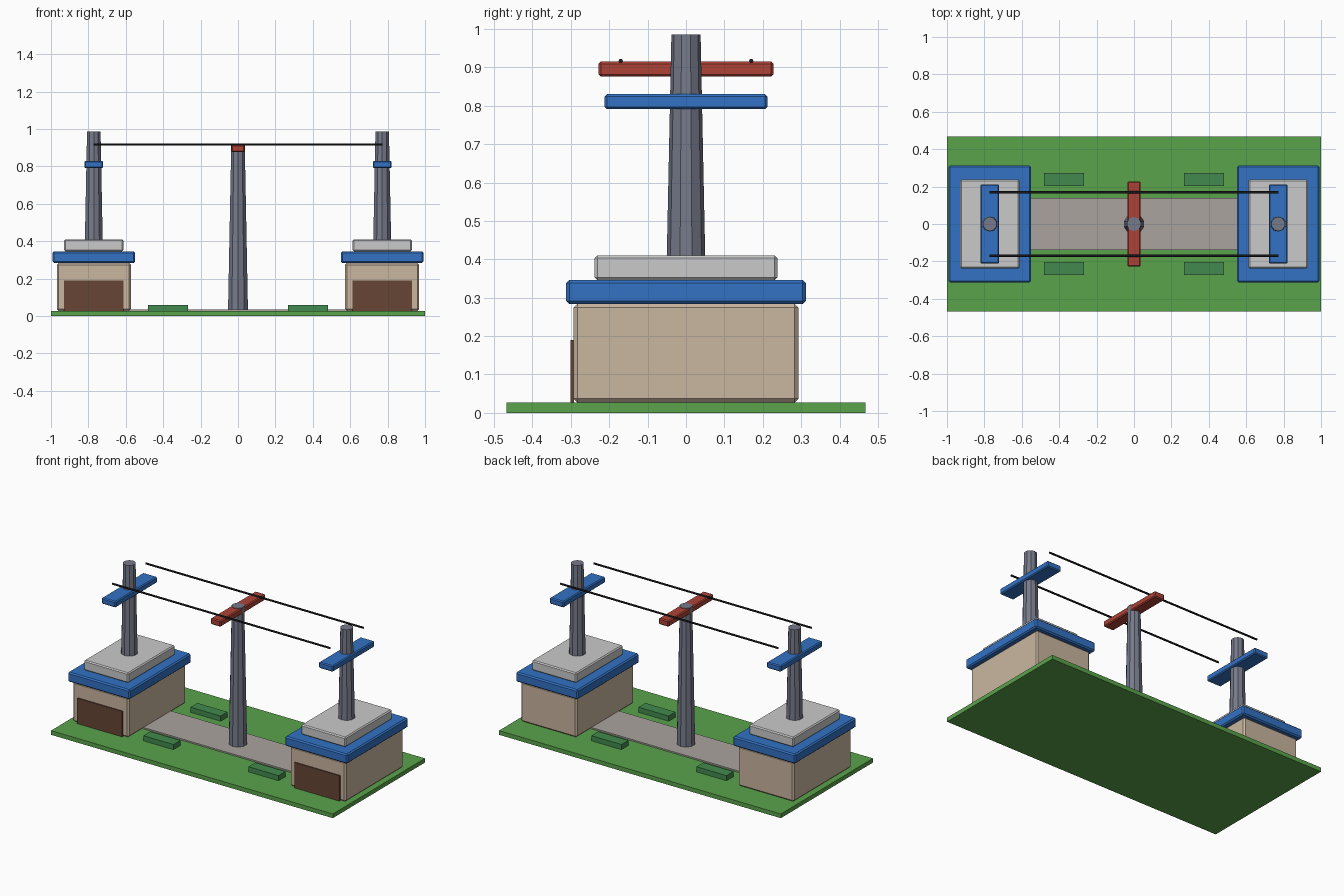
import bpy, bmesh
from mathutils import Matrix

if "Cube" in bpy.data.objects:
    bpy.data.objects.remove(bpy.data.objects["Cube"])


def linear(c):
    c /= 255
    return c / 12.92 if c <= 0.04045 else ((c + 0.055) / 1.055) ** 2.4


def material(name, r, g, b):
    m = bpy.data.materials.new(name)
    m.diffuse_color = (linear(r), linear(g), linear(b), 1)
    m.use_nodes = True
    m.node_tree.nodes["Principled BSDF"].inputs["Base Color"].default_value = m.diffuse_color
    return m


grass = material("grass green", 90, 163, 75)
paving = material("path grey", 170, 163, 157)
wall = material("wall tan", 202, 182, 160)
blue = material("trim blue", 50, 114, 196)
pale = material("pale grey", 202, 202, 202)
brown = material("door brown", 102, 69, 53)
steel = material("steel grey", 118, 122, 138)
red = material("beam red", 174, 66, 54)
leaf = material("hedge green", 66, 138, 78)
black = material("cable black", 32, 32, 34)


def finish(name, bm, mat):
    mesh = bpy.data.meshes.new(name)
    bm.to_mesh(mesh)
    bm.free()
    mesh.materials.append(mat)
    ob = bpy.data.objects.new(name, mesh)
    bpy.context.collection.objects.link(ob)
    return ob


def box(name, mat, x, y, z, bevel=0):
    """Box from (min, max) ranges, with an optional flat chamfer."""
    size = [r[1] - r[0] for r in (x, y, z)]
    mid = [(r[0] + r[1]) / 2 for r in (x, y, z)]
    bm = bmesh.new()
    bmesh.ops.create_cube(bm, size=1, matrix=Matrix.Translation(mid) @ Matrix.Diagonal((*size, 1)))
    ob = finish(name, bm, mat)
    if bevel:
        mod = ob.modifiers.new("chamfer", "BEVEL")
        mod.width, mod.segments = bevel, 1
    return ob


def around(c, h):
    return (c - h, c + h)


def mast(name, x, z0, z1, r0, r1):
    """Tapered ten-sided post."""
    bm = bmesh.new()
    bmesh.ops.create_cone(bm, cap_ends=True, segments=10, radius1=r0, radius2=r1, depth=z1 - z0,
                          matrix=Matrix.Translation((x, 0, (z0 + z1) / 2)))
    return finish(name, bm, steel)


# Ground and path
box("lawn", grass, (-1, 1), (-0.467, 0.467), (0, 0.027))
box("path", paving, (-0.6, 0.6), (-0.14, 0.14), (0.02, 0.036))

# Two matching station buildings
for side, s in (("left", -1), ("right", 1)):
    cx = 0.771 * s
    box(side + "_walls", wall, around(cx, 0.198), around(0, 0.293), (0.027, 0.284), 0.01)
    box(side + "_door", brown, around(cx, 0.16), (-0.301, -0.292), (0.027, 0.19))
    box(side + "_roof", blue, around(cx, 0.221), around(0, 0.312), (0.284, 0.346), 0.008)
    box(side + "_roof_slab", pale, around(cx, 0.158), around(0, 0.238), (0.346, 0.41), 0.007)
    mast(side + "_mast", cx, 0.41, 0.986, 0.05, 0.038)
    box(side + "_crossarm", blue, around(cx, 0.05), around(0, 0.212), (0.791, 0.83), 0.006)
    # Hedges beside the path
    for end, t in (("front", -1), ("back", 1)):
        box(f"{side}_{end}_hedge", leaf, around(0.373 * s, 0.107), around(0.239 * t, 0.035), (0.027, 0.06))

# Centre support
mast("centre_mast", 0, 0.03, 0.918, 0.056, 0.038)
box("centre_crossarm", red, around(0, 0.036), around(0, 0.228), (0.876, 0.915), 0.006)

# Cables
for end, t in (("front", -1), ("back", 1)):
    bm = bmesh.new()
    bmesh.ops.create_cone(bm, cap_ends=True, segments=6, radius1=0.006, radius2=0.006, depth=1.545,
                          matrix=Matrix.Translation((0, 0.17 * t, 0.917)) @ Matrix.Rotation(1.5707963, 4, "Y"))
    finish(end + "_cable", bm, black)
